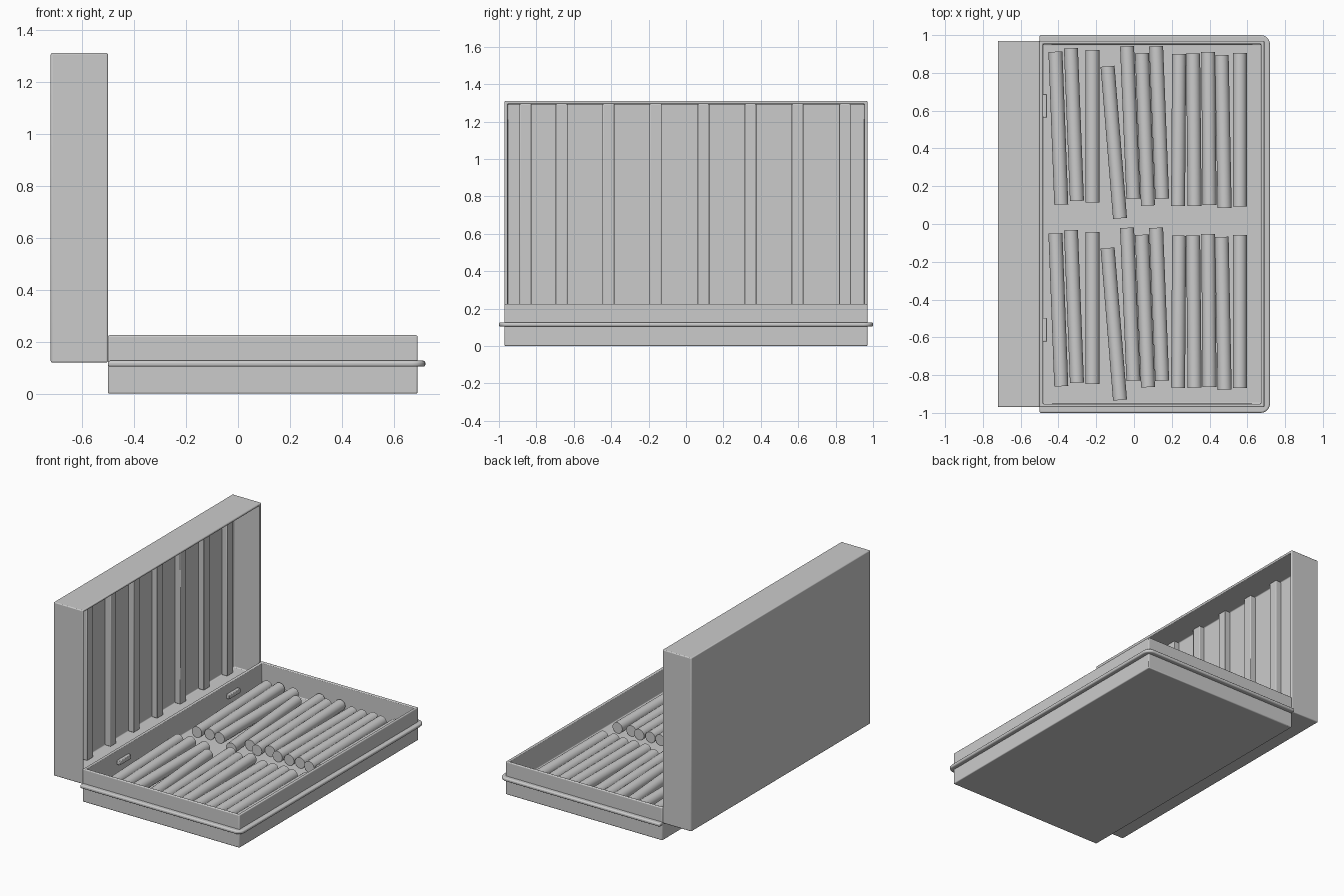
import bpy, bmesh
from math import cos, sin, pi
from mathutils import Vector

if "Cube" in bpy.data.objects:
    bpy.data.objects.remove(bpy.data.objects["Cube"])


def make_object(name, bm, bevel=0.0, segments=3):
    bmesh.ops.recalc_face_normals(bm, faces=bm.faces)
    mesh = bpy.data.meshes.new(name)
    bm.to_mesh(mesh)
    bm.free()
    ob = bpy.data.objects.new(name, mesh)
    bpy.context.collection.objects.link(ob)
    if bevel:
        mod = ob.modifiers.new("bevel", 'BEVEL')
        mod.width, mod.segments = bevel, segments
        mod.limit_method, mod.angle_limit = 'ANGLE', 0.6
    bpy.ops.object.select_all(action='DESELECT')
    bpy.context.view_layer.objects.active = ob
    ob.select_set(True)
    bpy.ops.object.shade_smooth_by_angle(angle=0.6)
    return ob


def cube_bm(lo, hi):
    bm = bmesh.new()
    bmesh.ops.create_cube(bm, size=1)
    lo, hi = Vector(lo), Vector(hi)
    for v in bm.verts:
        v.co = (lo + hi) / 2 + v.co * (hi - lo)
    return bm


def open_box(name, lo, hi, open_dir, wall, depth, bevel):
    """Box hollowed from the side that faces open_dir."""
    bm = cube_bm(lo, hi)
    bm.normal_update()
    d = Vector(open_dir)
    face = max(bm.faces, key=lambda f: f.normal.dot(d))
    bmesh.ops.inset_individual(bm, faces=[face], thickness=wall)
    res = bmesh.ops.extrude_discrete_faces(bm, faces=[face])
    bmesh.ops.translate(bm, verts=res["faces"][0].verts[:], vec=-d * depth)
    return make_object(name, bm, bevel)


# Tray and upright lid
open_box("tray", (-0.5, -0.97, 0), (0.69, 0.97, 0.225), (0, 0, 1), 0.025, 0.165, 0.006)
open_box("lid", (-0.72, -0.97, 0.12), (-0.5, 0.97, 1.31), (1, 0, 0), 0.023, 0.195, 0.006)

# Ribs inside the lid
for i, y in enumerate((-0.858, -0.666, -0.414, -0.163, 0.093, 0.344, 0.597, 0.85)):
    make_object(f"lid_rib_{i + 1}",
                cube_bm((-0.705, y - 0.032, 0.135), (-0.655, y + 0.032, 1.295)), 0.004, 2)

# Rounded lip around three sides of the tray
r, steps = 0.05, 6
arc = [(0.72 - r + r * cos(a), 1 - r + r * sin(a))
       for a in (pi / 2 * k / steps for k in range(steps + 1))]
outline = [(-0.5, -1)] + [(x, -y) for x, y in reversed(arc)] + arc + [(-0.5, 1)]
outline += [(-0.5, 0.957), (0.678, 0.957), (0.678, -0.957), (-0.5, -0.957)]
bm = bmesh.new()
base = bm.faces.new([bm.verts.new((x, y, 0.104)) for x, y in outline])
ext = bmesh.ops.extrude_face_region(bm, geom=[base])
bmesh.ops.translate(bm, vec=(0, 0, 0.023),
                    verts=[g for g in ext["geom"] if isinstance(g, bmesh.types.BMVert)])
make_object("tray_lip", bm, 0.008)

# Catches on the back wall of the tray
for i, y in enumerate((-0.56, 0.625)):
    make_object(f"catch_{i + 1}",
                cube_bm((-0.485, y - 0.062, 0.125), (-0.46, y + 0.062, 0.155)), 0.004, 2)

# Two rows of loose rolls: far x, far y, near x, near y
ROLLS = [(-.416, .912, -.385, .103), (-.334, .93, -.302, .122), (-.22, .92, -.22, .114),
         (-.14, .835, -.074, .03), (-.037, .942, -.003, .133), (.042, .905, .074, .098),
         (.117, .942, .149, .133), (.239, .9, .233, .095), (.313, .902, .321, .095),
         (.393, .91, .4, .1), (.464, .894, .48, .085), (.56, .905, .56, .093)]
for row, dy in enumerate((0, -0.962)):
    for i, (x1, y1, x2, y2) in enumerate(ROLLS):
        a, b = Vector((x1, y1 + dy, 0.098)), Vector((x2, y2 + dy, 0.098))
        bm = bmesh.new()
        bmesh.ops.create_cone(bm, cap_ends=True, segments=24, radius1=0.037,
                              radius2=0.037, depth=(a - b).length)
        ob = make_object(f"roll_{row + 1}_{i + 1}", bm)
        ob.location = (a + b) / 2
        ob.rotation_euler = (a - b).to_track_quat('Z', 'Y').to_euler()
